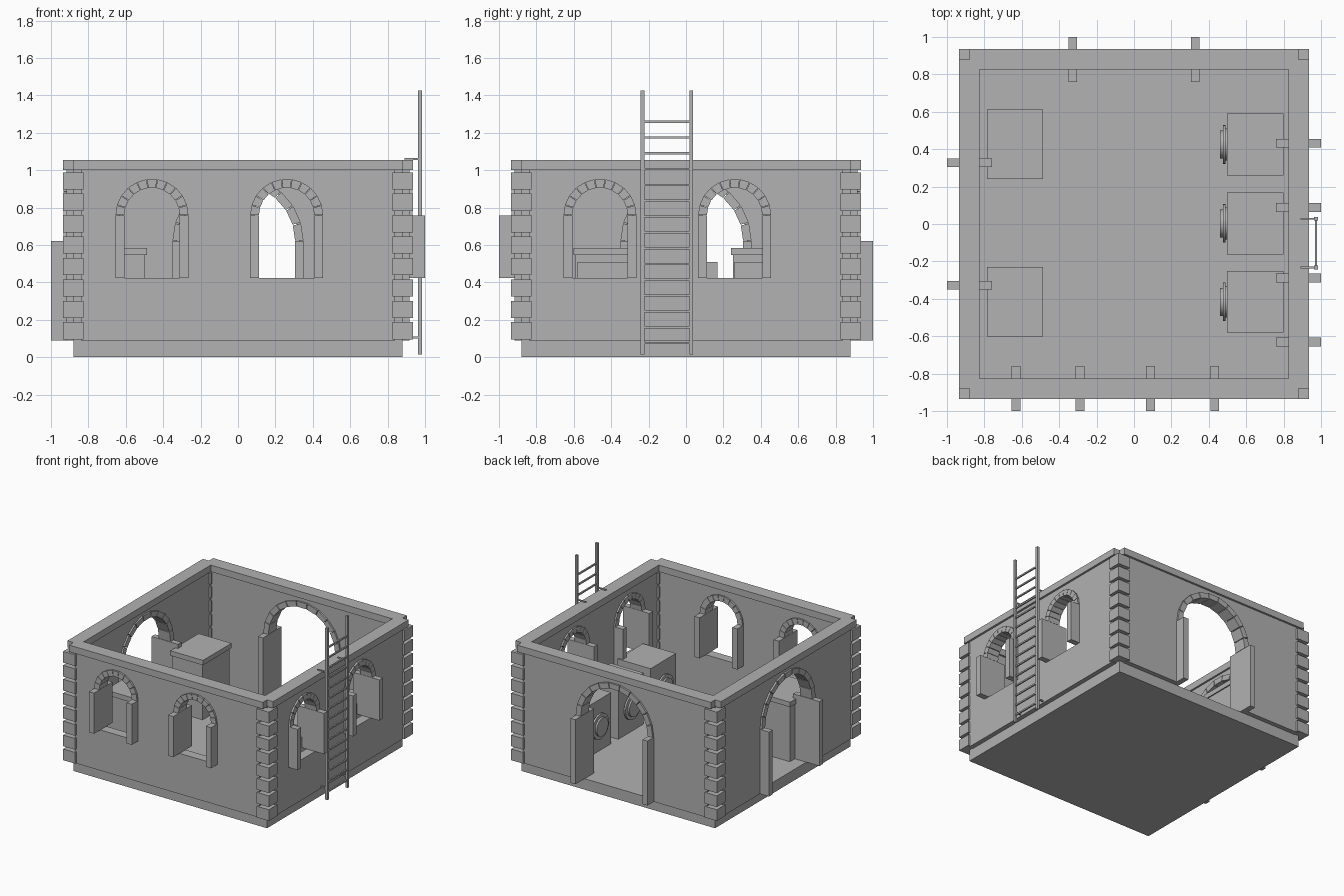
import bpy, bmesh
from math import pi, sin, cos
from mathutils import Matrix, Vector

if "Cube" in bpy.data.objects:
    bpy.data.objects.remove(bpy.data.objects["Cube"])

GREY = (0.445, 0.445, 0.445, 1)
stone = bpy.data.materials.new("stone_grey")
stone.use_nodes = True
stone.diffuse_color = GREY
stone.node_tree.nodes["Principled BSDF"].inputs["Base Color"].default_value = GREY


def finish(name, bm, turn=0):
    """Turn the mesh about z and make it an object."""
    bmesh.ops.recalc_face_normals(bm, faces=bm.faces)
    bm.transform(Matrix.Rotation(turn, 4, "Z"))
    mesh = bpy.data.meshes.new(name)
    bm.to_mesh(mesh)
    bm.free()
    mesh.materials.append(stone)
    obj = bpy.data.objects.new(name, mesh)
    bpy.context.collection.objects.link(obj)
    return obj


def add_box(bm, x, y, z):
    """Box from three (low, high) ranges."""
    size = Vector((x[1] - x[0], y[1] - y[0], z[1] - z[0]))
    mid = Vector((sum(x), sum(y), sum(z))) / 2
    bmesh.ops.create_cube(bm, size=1, matrix=Matrix.Translation(mid) @ Matrix.Diagonal(size).to_4x4())


def boxes(name, ranges, turn=0):
    bm = bmesh.new()
    for r in ranges:
        add_box(bm, *r)
    return finish(name, bm, turn)


def add_prism(bm, points, shift):
    """Extrude a flat polygon of 3D points along a vector."""
    face = bm.faces.new([bm.verts.new(p) for p in points])
    new = bmesh.ops.extrude_face_region(bm, geom=[face], use_keep_orig=True)["geom"]
    bmesh.ops.translate(bm, vec=shift, verts=[v for v in new if isinstance(v, bmesh.types.BMVert)])


def cut(obj, cutter):
    mod = obj.modifiers.new("opening", "BOOLEAN")
    mod.operation, mod.solver, mod.object = "DIFFERENCE", "EXACT", cutter
    bpy.context.view_layer.objects.active = obj
    bpy.ops.object.modifier_apply(modifier=mod.name)
    bpy.data.objects.remove(cutter)


OUT, IN = 0.935, 0.825          # trim faces
FACE, BACK = 0.918, 0.84        # wall faces
FLOOR, TOP = 0.09, 1.0
STONES = 11


def opening(side, wall, turn, u, outer, inner, sill, spring):
    """Arched opening with jamb slabs and a ring of wedge stones."""
    mid = (outer + inner) / 2
    bm = bmesh.new()
    arc = [(u + mid * cos(pi * i / 32), -1.1, spring + mid * sin(pi * i / 32)) for i in range(33)]
    low = sill if sill > FLOOR else 0
    add_prism(bm, [(u + mid, -1.1, low)] + arc + [(u - mid, -1.1, low)], (0, 0.5, 0))
    cutter = finish("opening_cutter", bm, turn)
    cutter.hide_render = True
    cut(wall, cutter)

    bm = bmesh.new()
    step = pi / STONES
    for i in range(STONES):
        a, b = i * step + 0.008, (i + 1) * step - 0.008
        wedge = [(inner, a), (outer, a), (outer, b), (inner, b)]
        add_prism(bm, [(u + r * cos(t), -OUT + 0.002, spring + r * sin(t)) for r, t in wedge],
                  (0, OUT - IN - 0.004, 0))
    finish(side + "_arch_stones", bm, turn)
    boxes(side + "_jambs", [((u - outer, u - inner), (-1, -0.76), (sill, spring)),
                            ((u + inner, u + outer), (-1, -0.76), (sill, spring))], turn)


# Base slab with the floor on top
boxes("base_slab", [((-0.88, 0.88), (-0.88, 0.88), (0, FLOOR))])

# Walls, with two windows on the front and left sides and one doorway on the others
for i, side in enumerate(("front", "left", "back", "right")):
    turn = i * pi / 2
    wall = boxes(side + "_wall", [((-BACK, BACK), (-FACE, -BACK), (FLOOR, TOP))], turn)
    if i < 2:
        for u in (-0.46, 0.26):
            opening(side + "_window", wall, turn, u, 0.195, 0.148, 0.424, 0.758)
    else:
        opening(side + "_doorway", wall, turn, 0, 0.35, 0.305, FLOOR, 0.62)

    # Corner post with stacked quoin blocks
    post = (-0.88, -0.835)
    boxes(side + "_corner_post", [(post, post, (FLOOR, TOP))], turn)
    block = (-OUT, -IN)
    boxes(side + "_quoins", [(block, block, (0.095 + k * 0.1145, 0.187 + k * 0.1145))
                             for k in range(8)], turn)

# Top rim with notched corners
bm = bmesh.new()
outline = []
for q in range(4):
    spin = Matrix.Rotation(q * pi / 2, 3, "Z")
    outline += [spin @ Vector(p) for p in ((OUT, 0.88, TOP), (0.88, 0.88, TOP), (0.88, OUT, TOP))]
add_prism(bm, outline, (0, 0, 0.055))
rim = finish("top_rim", bm)
cut(rim, boxes("rim_cutter", [((-IN, IN), (-IN, IN), (0.9, 1.2))]))

# Two counters with overhanging tops
for name, y in (("front_counter", -0.416), ("back_counter", 0.426)):
    boxes(name, [((-0.775, -0.497), (y - 0.175, y + 0.175), (FLOOR, 0.545)),
                 ((-0.785, -0.487), (y - 0.185, y + 0.185), (0.545, 0.585))])

# Three machines with round doors
for name, y in (("front", -0.416), ("middle", 0.003), ("back", 0.425)):
    boxes(name + "_machine", [((0.498, 0.798), (y - 0.165, y + 0.165), (FLOOR, 0.51))])
    bm = bmesh.new()
    for radius, x0, x1 in ((0.085, 0.48, 0.5), (0.103, 0.475, 0.49), (0.075, 0.46, 0.477)):
        place = Matrix.Translation(((x0 + x1) / 2, y, 0.3)) @ Matrix.Rotation(pi / 2, 4, "Y")
        bmesh.ops.create_cone(bm, cap_ends=True, segments=32, radius1=radius, radius2=radius,
                              depth=x1 - x0, matrix=place)
    door = finish(name + "_machine_door", bm)
    bpy.ops.object.select_all(action="DESELECT")
    door.select_set(True)
    bpy.context.view_layer.objects.active = door
    bpy.ops.object.shade_smooth_by_angle()

# Ladder on the left side, held by four brackets
rails = ((-0.243, -0.223), (0.018, 0.038))
boxes("ladder_rails", [((0.963, 0.983), r, (0.015, 1.425)) for r in rails])
boxes("ladder_rungs", [((0.967, 0.979), (-0.23, 0.025), (0.07 + k * 0.0845, 0.082 + k * 0.0845))
                       for k in range(15)])
boxes("ladder_brackets", [((x, 0.97), (r[0] + 0.005, r[1] - 0.005), (z, z + 0.01))
                          for r in rails for x, z in ((0.89, 1.054), (0.9, 0.1))])
